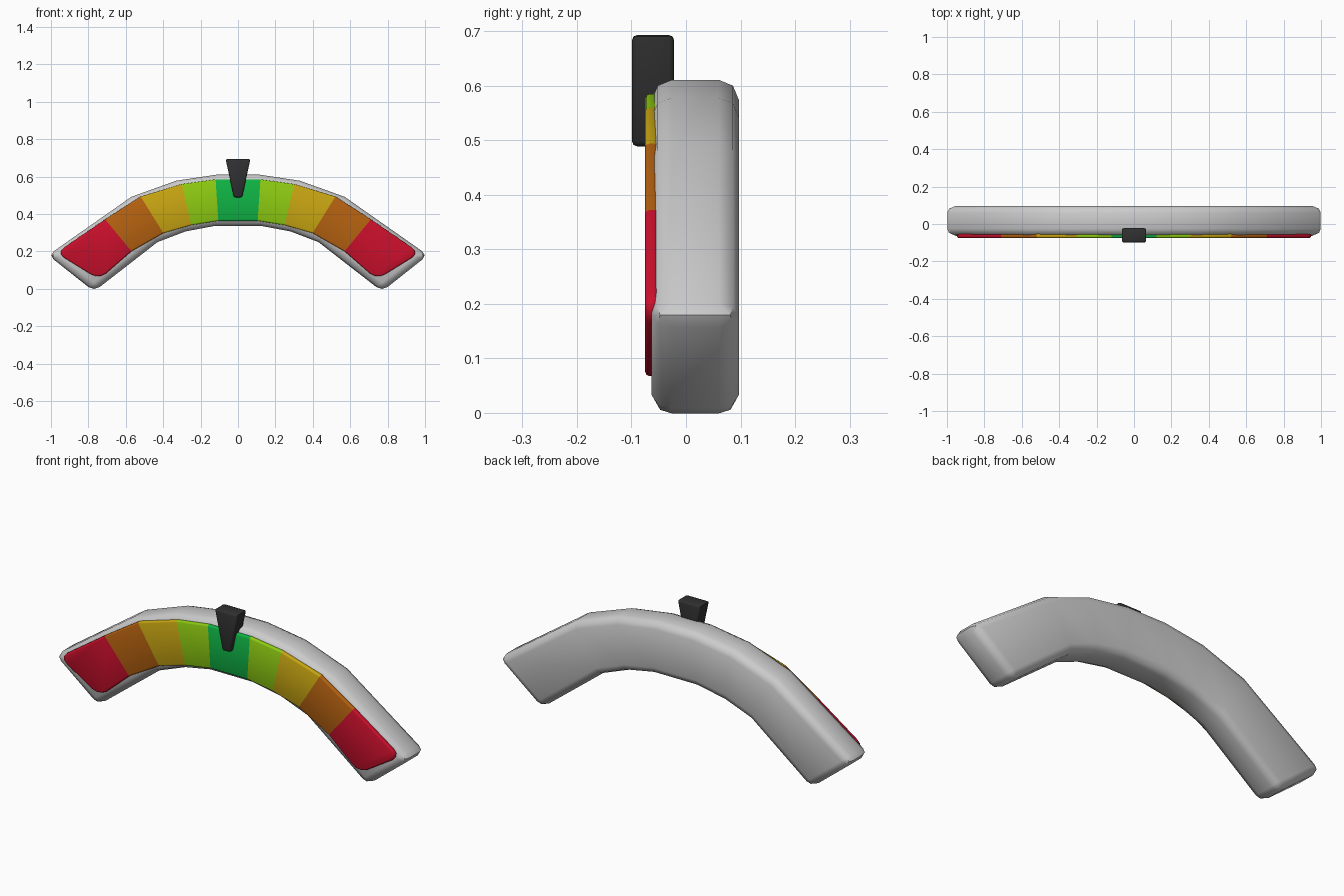
import bpy, bmesh, math

if "Cube" in bpy.data.objects:
    bpy.data.objects.remove(bpy.data.objects["Cube"])


def mat(name, rgb):
    m = bpy.data.materials.new(name)
    m.diffuse_color = (*rgb, 1)
    m.use_nodes = True
    m.node_tree.nodes["Principled BSDF"].inputs["Base Color"].default_value = m.diffuse_color
    return m


def mirrored(half):
    """Complete a left-to-middle list of points with its right half."""
    return half + [(-x, z) for x, z in reversed(half)]


def band(name, outer, inner, y0, y1, corner, rim, segs, mats=(), order=()):
    """Curved slab between two paths, rounded at the end corners and rims."""
    bm = bmesh.new()
    n = len(outer)
    rows = [[bm.verts.new((x, y, z)) for x, z in path]
            for path, y in ((outer, y0), (inner, y0), (inner, y1), (outer, y1))]
    for i in range(n - 1):
        for k in range(4):
            a, b = rows[k], rows[(k + 1) % 4]
            f = bm.faces.new((a[i], a[i + 1], b[i + 1], b[i]))
            f.material_index = order[i] if order else 0
    for i in (0, n - 1):
        f = bm.faces.new([r[i] for r in rows])
        f.material_index = order[0] if order else 0
    bmesh.ops.recalc_face_normals(bm, faces=bm.faces)
    if corner:
        es = [e for e in bm.edges if e.calc_face_angle() > 0.9
              and abs(e.verts[0].co.y - e.verts[1].co.y) > 0.001]
        bmesh.ops.bevel(bm, geom=es, offset=corner, segments=3, profile=0.5,
                        affect='EDGES', material=-1)
    es = [e for e in bm.edges if e.calc_face_angle() > 0.9]
    bmesh.ops.bevel(bm, geom=es, offset=rim, segments=segs, profile=0.5,
                    affect='EDGES', material=-1)
    bmesh.ops.recalc_face_normals(bm, faces=bm.faces)
    me = bpy.data.meshes.new(name)
    bm.to_mesh(me)
    bm.free()
    for m in mats:
        me.materials.append(m)
    ob = bpy.data.objects.new(name, me)
    bpy.context.collection.objects.link(ob)
    bpy.ops.object.select_all(action='DESELECT')
    ob.select_set(True)
    bpy.context.view_layer.objects.active = ob
    bpy.ops.object.shade_smooth_by_angle(angle=math.radians(46 if segs > 1 else 30))
    return ob


# Grey arched housing
band("gauge_housing",
     mirrored([(-1.015, .18), (-.57, .492), (-.33, .578), (-.11, .611)]),
     mirrored([(-.77, -.014), (-.43, .25), (-.28, .307), (-.12, .337)]),
     -.063, .097, 0, .037, 2)

# Coloured scale, red at the ends to green in the middle
colours = [mat("red", (.6, .005, .025)), mat("orange", (.46, .12, .005)),
           mat("yellow", (.58, .38, .006)), mat("lime", (.27, .6, .006)),
           mat("green", (.005, .46, .06))]
band("colour_scale",
     mirrored([(-.972, .192), (-.71, .372), (-.52, .494), (-.30, .56), (-.12, .585)]),
     mirrored([(-.742, .05), (-.57, .20), (-.40, .297), (-.25, .34), (-.105, .363)]),
     -.075, -.05, .05, .008, 2, colours, [0, 1, 2, 3, 4, 3, 2, 1, 0])

# Dark tapered pointer
band("pointer", [(-.066, .693), (.066, .693)], [(-.022, .489), (.022, .489)],
     -.099, -.022, 0, .009, 2, [mat("charcoal", (.03, .03, .03))])
